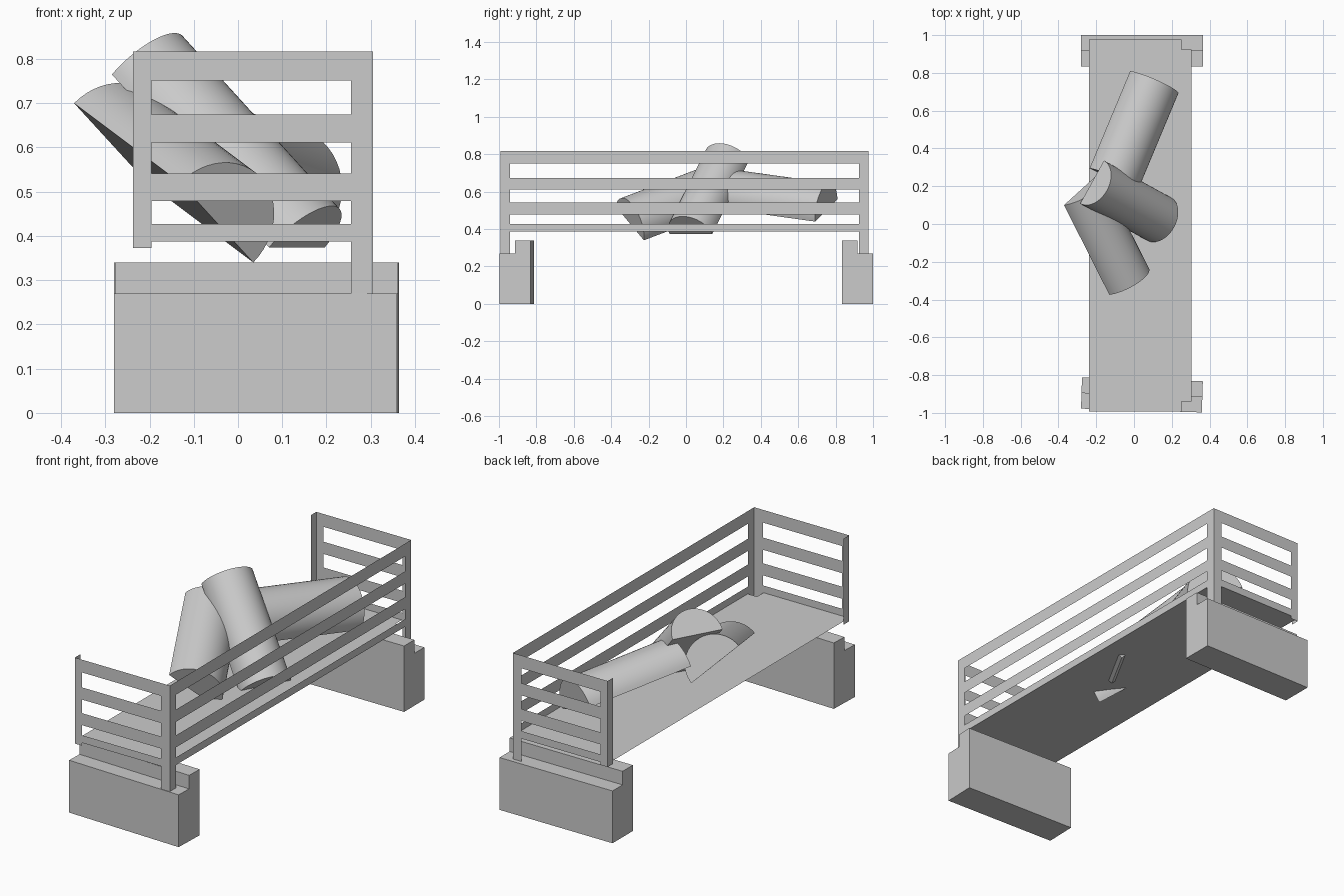
import bpy, bmesh, math
from mathutils import Vector, Matrix

if "Cube" in bpy.data.objects:
    bpy.data.objects.remove(bpy.data.objects["Cube"])


def make_object(name, bm, smooth=False):
    mesh = bpy.data.meshes.new(name)
    bm.to_mesh(mesh)
    bm.free()
    ob = bpy.data.objects.new(name, mesh)
    bpy.context.scene.collection.objects.link(ob)
    if smooth:
        bpy.ops.object.select_all(action='DESELECT')
        ob.select_set(True)
        bpy.context.view_layer.objects.active = ob
        bpy.ops.object.shade_smooth_by_angle(angle=math.radians(35))
    return ob


def prism(bm, profile, offset):
    """Close an extruded profile into a solid."""
    face = bm.faces.new([bm.verts.new(p) for p in profile])
    ext = bmesh.ops.extrude_face_region(bm, geom=[face])
    verts = [v for v in ext["geom"] if isinstance(v, bmesh.types.BMVert)]
    bmesh.ops.translate(bm, verts=verts, vec=offset)
    bm.faces.ensure_lookup_table()
    bmesh.ops.recalc_face_normals(bm, faces=bm.faces)


def stone_block(name, center, length, width, step, side, angle):
    # stepped profile, the step faces the outer end (side = -1 front, +1 back)
    h = width / 2
    pts = [(-h, 0), (h, 0), (h, 0.34), (-h + step, 0.34), (-h + step, 0.27), (-h, 0.27)]
    bm = bmesh.new()
    prism(bm, [Vector((-length / 2, -side * y, z)) for y, z in pts], Vector((length, 0, 0)))
    ob = make_object(name, bm)
    ob.location = (*center, 0)
    ob.rotation_euler.z = math.radians(angle)


def half_round(name, mid, axis, chord, bulge_sign, segments=24):
    # half cylinder: mid = middle of the flat side at one end
    mid, axis, chord = Vector(mid), Vector(axis), Vector(chord)
    r = chord.length / 2
    c = chord.normalized()
    b = axis.cross(c).normalized() * bulge_sign
    pts = []
    for i in range(segments + 1):
        t = math.pi * i / segments
        pts.append(mid + r * (math.cos(t) * c + math.sin(t) * b))
    bm = bmesh.new()
    prism(bm, pts, axis)
    make_object(name, bm, smooth=True)


# Outline of the bench
X0, X1, Y0, Y1 = -0.237, 0.305, -0.992, 0.977
RAILS = [(0.388, 0.427), (0.479, 0.541), (0.611, 0.674), (0.751, 0.817)]
TOP = 0.817


def quad_x(bm, y, xa, xb, za, zb):
    bm.faces.new([bm.verts.new(p) for p in ((xa, y, za), (xb, y, za), (xb, y, zb), (xa, y, zb))])


def quad_y(bm, x, ya, yb, za, zb):
    bm.faces.new([bm.verts.new(p) for p in ((x, ya, za), (x, yb, za), (x, yb, zb), (x, ya, zb))])


# Stone supports
stone_block("front_block", (0.042, -0.905), 0.64, 0.165, 0.082, -1, -1.8)
stone_block("back_block", (0.042, 0.917), 0.645, 0.166, 0.082, 1, 0)

# Thin seat board, notched around the two tall corner posts
bm = bmesh.new()
n = 0.053
outline = [(X0, Y0), (X1 - n, Y0), (X1 - n, Y0 + n), (X1, Y0 + n),
           (X1, Y1 - n), (X1 - n, Y1 - n), (X1 - n, Y1), (X0, Y1)]
bm.faces.new([bm.verts.new((x, y, 0.39)) for x, y in outline])
make_object("seat_board", bm)

# End rails: sheet metal with a folded short post on the open side
for name, y, inward in (("front_end_rail", Y0, 1), ("back_end_rail", Y1, -1)):
    bm = bmesh.new()
    quad_x(bm, y, X0, X0 + 0.042, 0.373, TOP)
    quad_x(bm, y, X1 - 0.05, X1, 0.27, TOP)
    for za, zb in RAILS:
        quad_x(bm, y, X0 + 0.042, X1 - 0.05, za, zb)
    quad_y(bm, X0, y, y + inward * 0.045, 0.373, TOP)
    make_object(name, bm)

# Long side rail
bm = bmesh.new()
for ya, yb in ((Y0, Y0 + 0.052), (Y1 - 0.052, Y1)):
    quad_y(bm, X1, ya, yb, 0.27, TOP)
for za, zb in RAILS:
    quad_y(bm, X1, Y0 + 0.052, Y1 - 0.052, za, zb)
make_object("side_rail", bm)

# Tumbled half-round logs
half_round("lying_log", (0.10, 0.75, 0.50), (-0.215, -0.515, 0.072), (0.24, -0.12, -0.12), 1)
half_round("leaning_log", (-0.048, -0.30, 0.43), (-0.24, 0.475, 0.18), (0.165, 0.15, -0.18), -1)
half_round("upright_log", (-0.222, 0.222, 0.765), (0.355, -0.196, -0.391), (0.126, 0.228, 0.0), 1)
